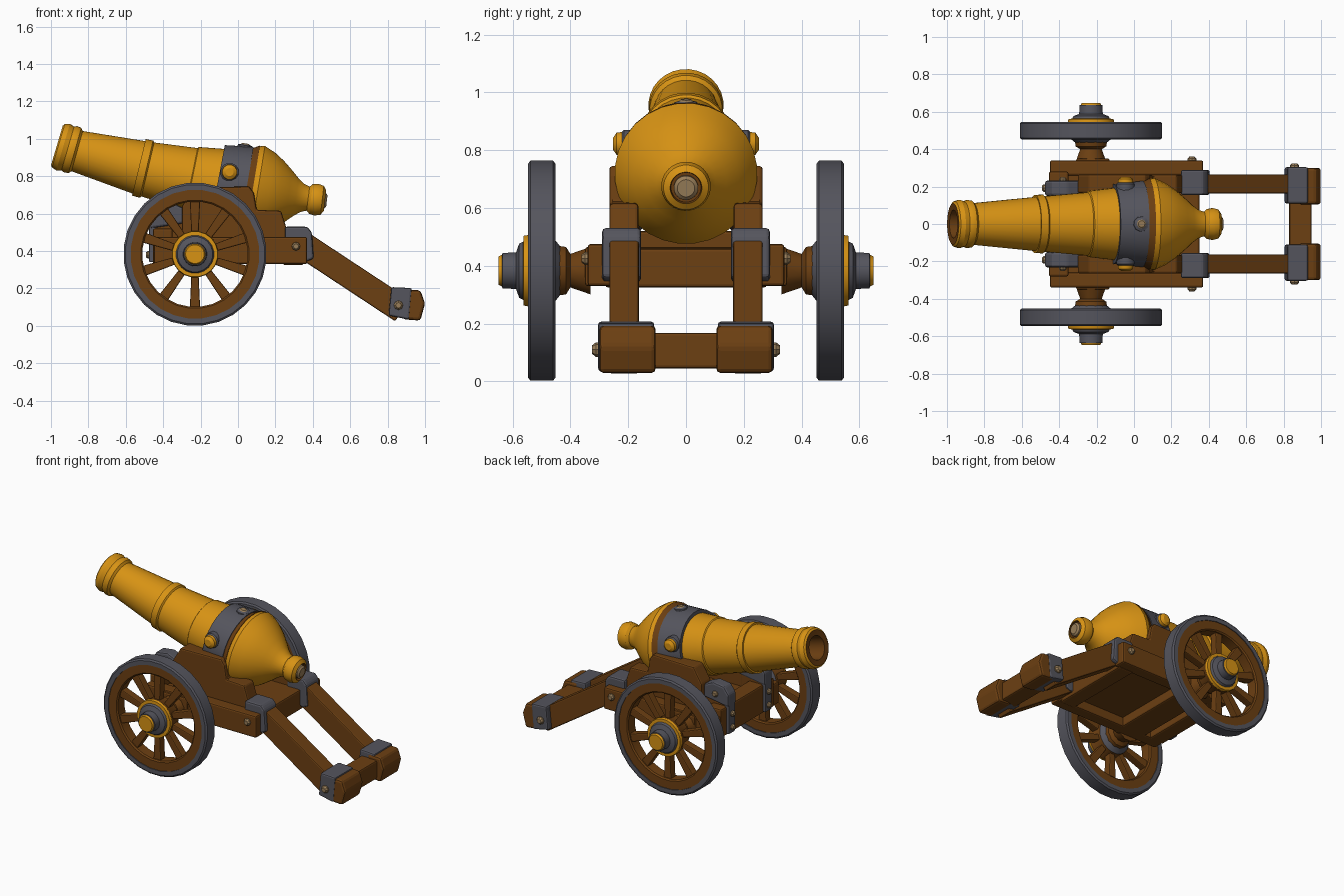
import bpy, bmesh, math
from mathutils import Vector, Matrix

cube = bpy.data.objects.get("Cube")
if cube:
    bpy.data.objects.remove(cube, do_unlink=True)


def material(name, rgb):
    m = bpy.data.materials.new(name)
    m.use_nodes = True
    m.diffuse_color = (*rgb, 1)
    m.node_tree.nodes["Principled BSDF"].inputs["Base Color"].default_value = (*rgb, 1)
    return m


MATS = [material("gold", (0.68, 0.29, 0.007)),
        material("brown wood", (0.15, 0.05, 0.006)),
        material("grey iron", (0.09, 0.09, 0.11)),
        material("pale bolt", (0.32, 0.21, 0.10))]
GOLD, WOOD, IRON, PALE = range(4)


def finish(bm, name, mats, smooth=False, bevel=0):
    bmesh.ops.recalc_face_normals(bm, faces=bm.faces)
    me = bpy.data.meshes.new(name)
    bm.to_mesh(me)
    bm.free()
    for m in mats:
        me.materials.append(MATS[m])
    for p in me.polygons:
        p.use_smooth = smooth
    if smooth:
        me.set_sharp_from_angle(angle=math.radians(32))
    ob = bpy.data.objects.new(name, me)
    bpy.context.collection.objects.link(ob)
    if bevel:
        mod = ob.modifiers.new("Bevel", 'BEVEL')
        mod.width = bevel
        mod.segments = 2
    return ob


def rings(name, stations, sides=24, closed=False):
    """Skin circles given as (centre, normal, radius, colour of next strip)."""
    bm = bmesh.new()
    loops = []
    for c, n, r, _ in stations:
        n = Vector(n).normalized()
        u = n.orthogonal().normalized()
        v = n.cross(u)
        loops.append([bm.verts.new(Vector(c) + r * (u * math.cos(a) + v * math.sin(a)))
                      for a in (2 * math.pi * k / sides for k in range(sides))])
    count = len(loops)
    for i in range(count if closed else count - 1):
        a, b = loops[i], loops[(i + 1) % count]
        for k in range(sides):
            j = (k + 1) % sides
            bm.faces.new((a[k], a[j], b[j], b[k])).material_index = stations[i][3]
    if not closed:
        bm.faces.new(loops[0]).material_index = stations[0][3]
        bm.faces.new(loops[-1]).material_index = stations[-1][3]
    return finish(bm, name, range(4), smooth=True)


def lathe(name, origin, axis, rows, sides=24, closed=False):
    o, d = Vector(origin), Vector(axis)
    return rings(name, [(o + d * t, d, r, m) for t, r, m in rows], sides, closed)


def prism(name, pts, y0, y1, mat, bevel=0.01):
    """Extrude a side profile (x, z) from y0 to y1."""
    bm = bmesh.new()
    f = bm.faces.new([bm.verts.new((x, y0, z)) for x, z in pts])
    ext = bmesh.ops.extrude_face_region(bm, geom=[f])["geom"]
    bmesh.ops.translate(bm, vec=(0, y1 - y0, 0),
                        verts=[g for g in ext if isinstance(g, bmesh.types.BMVert)])
    return finish(bm, name, [mat], bevel=bevel)


def box(name, x, y, z, mat, bevel=0.01):
    pts = [(x[0], z[0]), (x[1], z[0]), (x[1], z[1]), (x[0], z[1])]
    return prism(name, pts, y[0], y[1], mat, bevel)


def bolt(name, loc, axis, r=0.02, mat=PALE):
    lathe(name, loc, axis, [(-r, r, mat), (r * .4, r, mat), (r * .9, r * .6, mat)], 8)


# Barrel: circles strung along a gently curved centre line
def station(s, r, m):
    return ((s, 0, 0.737 - 0.175 * s + 0.063 * s * s), (1, 0, -0.175 + 0.126 * s), r, m)


def barrel_part(name, rows, closed=False):
    return rings(name, [station(*row) for row in rows], 28, closed)


bore = [(-.78, .07), (-.965, .075)]
body = [(-.968, .11), (-.96, .122), (-.935, .13), (-.91, .122), (-.895, .129), (-.872, .126),
        (-.86, .112), (-.53, .145), (-.53, .156), (-.49, .158), (-.482, .149), (-.25, .17),
        (-.245, .177), (-.12, .192), (.045, .213), (.075, .24), (.105, .247), (.165, .22),
        (.22, .183), (.27, .14), (.31, .102), (.345, .076), (.375, .065), (.39, .08),
        (.42, .086), (.45, .078)]
barrel_part("barrel", [(s, r, WOOD) for s, r in bore] + [(s, r, GOLD) for s, r in body]
            + [(.465, .055, WOOD), (.445, .052, WOOD)])
barrel_part("barrel_end_plug", [(.43, .042, PALE), (.465, .042, PALE), (.475, .03, PALE)])
barrel_part("barrel_band", [(-.11, .185, IRON), (-.11, .214, IRON), (.045, .232, IRON),
                            (.045, .2, IRON)], True)
barrel_part("barrel_wood_ring", [(.045, .2, WOOD), (.045, .226, WOOD), (.078, .245, WOOD),
                                 (.078, .2, WOOD)], True)
lathe("band_top_bolt", (.035, 0, .94), (.16, 0, .98),
      [(0, .042, IRON), (.025, .04, IRON), (.03, .024, PALE), (.036, .018, PALE)], 10)

# Carriage bed with a hollow underside
box("bed_floor", (-.42, .34), (-.28, .28), (.39, .46), WOOD)
box("front_crossbeam", (-.455, -.35), (-.28, .28), (.33, .52), WOOD)
box("rear_crossbeam", (.24, .35), (-.28, .28), (.325, .46), WOOD)
box("axle_beam", (-.31, -.13), (-.35, .35), (.33, .465), WOOD)

AXLE = (-.23, 0, .383)
for s, side in ((1, "left"), (-1, "right")):
    def ys(a, b):
        return (min(s * a, s * b), max(s * a, s * b))

    # Cheeks, rails and their iron fittings
    prism(f"{side}_cheek", [(-.3, .4), (-.3, .64), (-.24, .74), (.06, .745), (.085, .71),
                            (.1, .62), (.23, .615), (.26, .52), (.26, .4)], *ys(.165, .265), WOOD)
    box(f"{side}_cheek_front", (-.455, -.29), ys(.16, .22), (.4, .6), WOOD)
    box(f"{side}_side_rail", (-.45, .37), ys(.26, .34), (.33, .475), WOOD)
    prism(f"{side}_front_cap", [(-.475, .52), (-.475, .6), (-.44, .65), (-.36, .66),
                                (-.29, .63), (-.28, .55)], *ys(.15, .232), IRON, .012)
    bolt(f"{side}_cap_bolt", (-.38, s * .232, .59), (0, s, 0))
    box(f"{side}_front_strap", (-.475, -.44), ys(.16, .225), (.34, .56), IRON, .006)
    for z in (.38, .47):
        bolt(f"{side}_strap_bolt", (-.475, s * .192, z), (-1, 0, 0))
    bolt(f"{side}_rail_bolt", (.31, s * .34, .425), (0, s, 0), .023)
    lathe(f"{side}_trunnion", (-.045, 0, .822), (0, s, 0),
          [(.12, .05, IRON), (.215, .05, IRON), (.222, .042, GOLD), (.24, .04, GOLD),
           (.252, .022, GOLD)], 12)

    # Trail leg and foot
    leg = box(f"{side}_trail_leg", (-.34, .34), ys(.163, .265), (-.07, .07), WOOD, .008)
    leg.matrix_world = Matrix.Translation((.595, 0, .27)) @ Matrix.Rotation(math.radians(33.4), 4, 'Y')
    prism(f"{side}_leg_bracket", [(.25, .36), (.25, .53), (.37, .53), (.395, .5), (.405, .36),
                                  (.37, .345)], *ys(.155, .29), IRON, .012)
    prism(f"{side}_foot", [(.88, .195), (.975, .19), (1, .12), (.975, .028), (.88, .035)],
          *ys(.105, .3), WOOD, .015)
    prism(f"{side}_foot_bracket", [(.805, .055), (.82, .207), (.93, .202), (.915, .033)],
          *ys(.11, .304), IRON)
    bolt(f"{side}_foot_bolt", (.858, s * .302, .11), (0, s, 0), .025)

    # Axle end and wheel
    lathe(f"{side}_axle_end", AXLE, (0, s, 0),
          [(.33, .085, WOOD), (.4, .06, WOOD), (.415, .085, WOOD), (.45, .09, WOOD)], 12)
    lathe(f"{side}_hub", AXLE, (0, s, 0),
          [(.435, .085, IRON), (.455, .11, IRON), (.46, .115, WOOD), (.54, .122, WOOD),
           (.545, .125, GOLD), (.562, .122, GOLD), (.563, .102, IRON), (.577, .095, IRON),
           (.588, .064, IRON), (.635, .062, IRON), (.636, .056, GOLD), (.648, .05, GOLD)], 20)
    lathe(f"{side}_tyre", AXLE, (0, s, 0),
          [(y, r, IRON) for y, r in ((.452, .345), (.452, .373), (.46, .383), (.538, .383),
                                     (.546, .373), (.546, .345))], 28, True)
    lathe(f"{side}_wheel_rim", AXLE, (0, s, 0),
          [(y, r, WOOD) for y, r in ((.465, .282), (.457, .29), (.457, .35), (.541, .35),
                                     (.541, .29), (.533, .282))], 28, True)
    for k in range(10):
        spoke = prism(f"{side}_spoke", [(.08, -.018), (.3, -.028), (.3, .028), (.08, .018)],
                      *ys(.475, .525), WOOD, .006)
        spoke.matrix_world = Matrix.Translation(AXLE) @ Matrix.Rotation(
            math.pi * (k + .5) / 5, 4, 'Y')

# Beam joining the feet
box("foot_crossbeam", (.83, .95), (-.13, .13), (.045, .168), WOOD)
